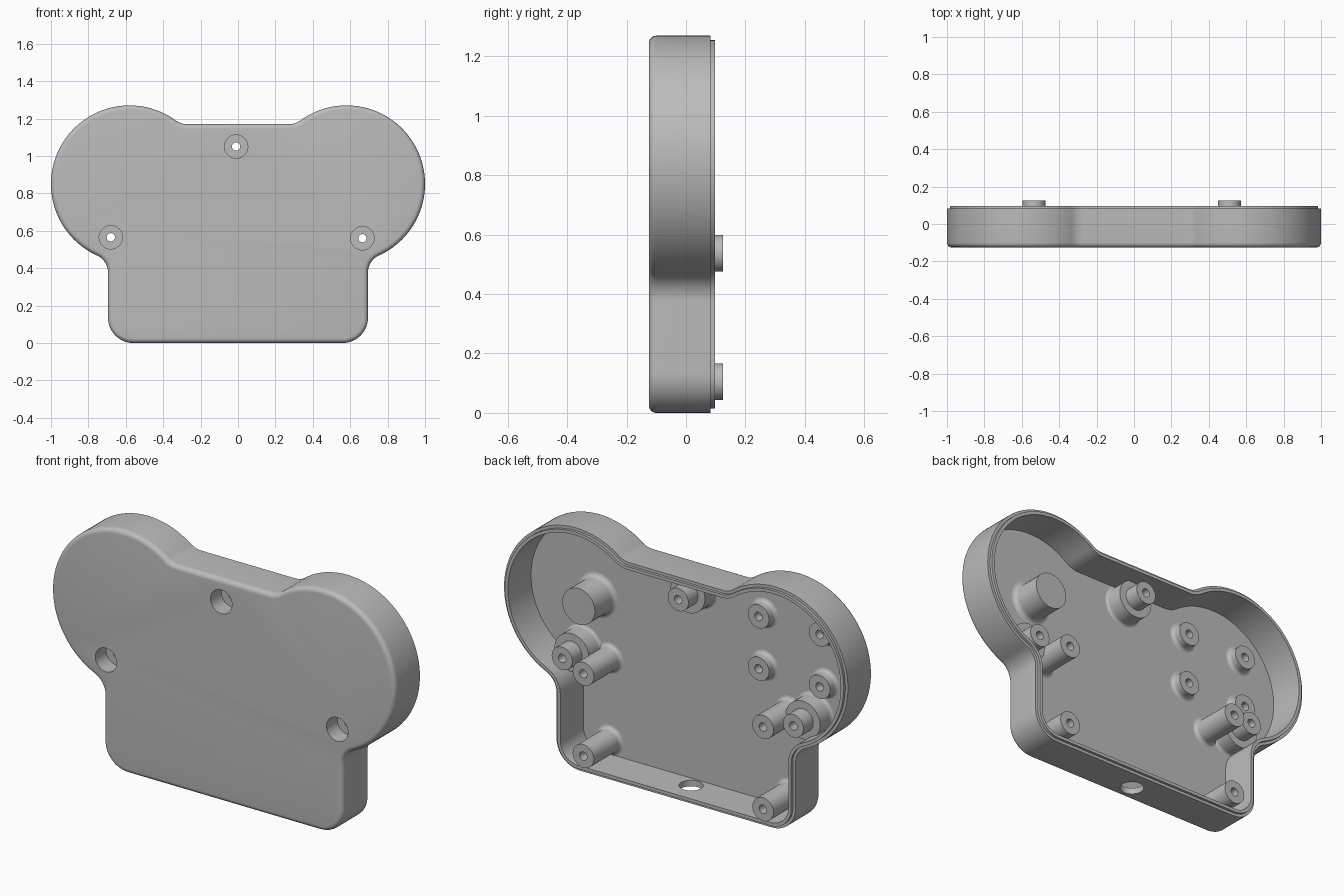
import bpy, bmesh, math

if "Cube" in bpy.data.objects:
    bpy.data.objects.remove(bpy.data.objects["Cube"])

grey = bpy.data.materials.new("light_grey")
grey.diffuse_color = (0.5, 0.5, 0.5, 1)
grey.use_nodes = True
grey.node_tree.nodes["Principled BSDF"].inputs["Base Color"].default_value = grey.diffuse_color

FLOOR = -0.095            # inner face of the front plate
EAR_X, EAR_Z, EAR_R = 0.58, 0.85, 0.42
HALF_W, TOP, FIL, CORNER = 0.695, 1.17, 0.10, 0.135


def finish(name, bm):
    me = bpy.data.meshes.new(name)
    bm.to_mesh(me)
    bm.free()
    me.materials.append(grey)
    ob = bpy.data.objects.new(name, me)
    bpy.context.collection.objects.link(ob)
    return ob


def smooth(ob):
    bpy.ops.object.select_all(action='DESELECT')
    ob.select_set(True)
    bpy.context.view_layer.objects.active = ob
    bpy.ops.object.shade_smooth_by_angle(angle=math.radians(32))


def loft(bm, rings):
    """Skin a list of closed rings; returns the rings as bmesh verts."""
    vs = [[bm.verts.new(p) for p in r] for r in rings]
    for a, b in zip(vs, vs[1:]):
        n = len(a)
        for j in range(n):
            k = (j + 1) % n
            bm.faces.new((a[j], b[j], b[k], a[k]))
    return vs


def arc(cx, cz, r, a0, a1, n):
    return [(cx + r * math.cos(a0 + (a1 - a0) * i / n),
             cz + r * math.sin(a0 + (a1 - a0) * i / n)) for i in range(n + 1)]


def outline(d):
    """Two-eared outline inset by d, counter-clockwise in x, z."""
    pi = math.pi
    wx = HALF_W + FIL
    wz = EAR_Z - math.sqrt((EAR_R + FIL) ** 2 - (wx - EAR_X) ** 2)
    tz = TOP + FIL
    tx = EAR_X - math.sqrt((EAR_R + FIL) ** 2 - (tz - EAR_Z) ** 2)
    aw = math.atan2(EAR_Z - wz, EAR_X - wx)
    at = math.atan2(tz - EAR_Z, tx - EAR_X)
    p = arc(HALF_W - CORNER, CORNER, CORNER - d, -pi / 2, 0, 12)
    p += arc(wx, wz, FIL + d, pi, aw, 10)
    p += arc(EAR_X, EAR_Z, EAR_R - d, aw - pi, at, 64)
    p += arc(tx, tz, FIL + d, at - pi, -pi / 2, 8)
    return p + [(-x, z) for x, z in reversed(p)]


def lathe(name, cx, cz, profile, n=40):
    """Turn (radius, y) profile round an axis parallel to y."""
    bm = bmesh.new()
    loft(bm, [[(cx + r * math.cos(2 * math.pi * j / n), y,
                cz + r * math.sin(2 * math.pi * j / n)) for j in range(n)]
              for r, y in profile])
    bmesh.ops.remove_doubles(bm, verts=bm.verts, dist=1e-5)
    return finish(name, bm)


def foot(r, f):
    """Concave fillet where a post of radius r meets the floor."""
    return [(r + f - f * math.sin(t * math.pi / 12),
             FLOOR + f - f * math.cos(t * math.pi / 12)) for t in range(7)]


# Shell: rounded front edge, outer wall, stepped lip, inner wall, floor
R = 0.025
section = [(R - R * math.sin(t * math.pi / 12), -0.125 + R - R * math.cos(t * math.pi / 12))
           for t in range(7)]
section += [(0, 0.083), (0.015, 0.083), (0.015, 0.097), (0.032, 0.097), (0.032, FLOOR)]
bm = bmesh.new()
rings = loft(bm, [[(x, y, z) for x, z in outline(d)] for d, y in section])
bm.faces.new(rings[0])
bm.faces.new(rings[-1][::-1])
shell = finish("case_shell", bm)

# Openings: three screw counterbores and the cable hole in the bottom wall
screws = [(-0.68, 0.565), (0.665, 0.56), (-0.01, 1.05)]
cutters = [lathe("screw_cutter", x, z, [(0, -0.2), (0.0625, -0.2), (0.0625, -0.05), (0, -0.05)])
           for x, z in screws]
bpy.ops.mesh.primitive_cylinder_add(vertices=40, radius=0.058, depth=0.14,
                                    location=(-0.01, -0.028, 0))
cutters.append(bpy.context.object)
for c in cutters:
    c.hide_render = True
    bm = bmesh.new()
    bm.from_mesh(c.data)
    bmesh.ops.recalc_face_normals(bm, faces=bm.faces)
    bm.to_mesh(c.data)
    bm.free()
    m = shell.modifiers.new("cut", 'BOOLEAN')
    m.operation, m.solver, m.object = 'DIFFERENCE', 'EXACT', c
    bpy.context.view_layer.objects.active = shell
    bpy.ops.object.modifier_apply(modifier=m.name)
    bpy.data.objects.remove(c)
smooth(shell)

# Screw bosses: wide base, narrow tip, through hole into the counterbore
for x, z in screws:
    smooth(lathe("screw_boss", x, z, foot(0.1, 0.015) + [
        (0.1, 0), (0.06, 0), (0.06, 0.08), (0.022, 0.08),
        (0.022, -0.035), (0.0625, -0.035), (0.0625, FLOOR)]))


def standoff(name, x, z, tip, bottom):
    smooth(lathe(name, x, z, foot(0.0615, 0.02) + [
        (0.0615, tip), (0.022, tip), (0.022, bottom), (0, bottom)]))


# Four tall standoffs for the main board
for x in (-0.535, 0.51):
    for z in (0.105, 0.5375):
        standoff("tall_standoff", x, z, 0.125, 0.0)

# Four short standoffs inside one ear
for x in (-0.745, -0.39):
    for z in (0.74, 1.015):
        standoff("short_standoff", x, z, -0.045, -0.09)

# Solid support post in the other ear
smooth(lathe("support_post", 0.58, 0.85, foot(0.095, 0.025) + [(0.095, 0.064), (0, 0.064)]))
